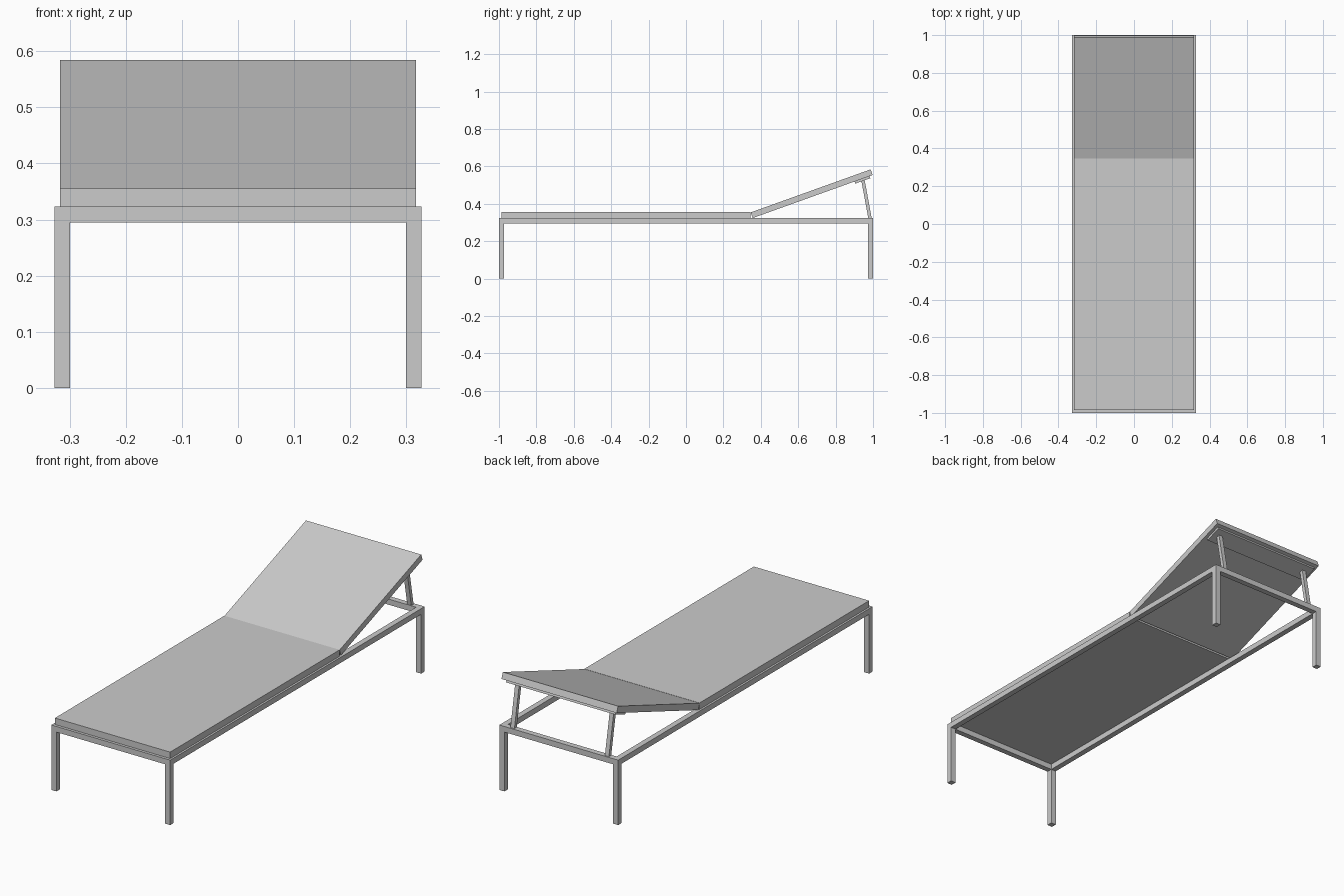
import bpy
import math
from mathutils import Matrix, Vector

if "Cube" in bpy.data.objects:
    bpy.data.objects.remove(bpy.data.objects["Cube"])


def box(name, center, size, tilt=0.0):
    """Box rotated about x by tilt."""
    bpy.ops.mesh.primitive_cube_add(size=1)
    ob = bpy.context.object
    ob.name = name
    ob.data.transform(Matrix.Diagonal((*size, 1)))
    ob.location = center
    ob.rotation_euler.x = tilt
    return ob


W, L, T = 0.327, 1.0, 0.028      # half width, half length, tube size
TOP, PAD = 0.323, 0.032          # frame top, cushion thickness
zf = TOP - T / 2

# Frame rails and legs
for s, side in ((-1, "left"), (1, "right")):
    box(f"{side}_rail", (s * (W - T / 2), 0, zf), (T, 2 * L, T))
    for e, end in ((-1, "front"), (1, "back")):
        box(f"{end}_{side}_leg", (s * (W - T / 2), e * (L - T / 2), (TOP - T) / 2),
            (T, T, TOP - T))
for e, end in ((-1, "front"), (1, "back")):
    box(f"{end}_rail", (0, e * (L - T / 2), zf), (2 * (W - T), T, T))

# Flat seat cushion
y0, y1 = -0.986, 0.346
box("seat", (0, (y0 + y1) / 2, TOP + PAD / 2), (0.634, y1 - y0, PAD))

# Reclining back, placed along its sloped top edge
low, high = Vector((0, 0.346, 0.354)), Vector((0, 0.987, 0.584))
along = (high - low).normalized()
down = Vector((0, along.z, -along.y))
tilt = math.atan2(along.z, along.y)
length = (high - low).length
box("backrest", (low + high) / 2 + down * PAD / 2, (0.634, length, PAD), tilt)

# Support plate under the back
plate_t = 0.012
box("support_plate", high - along * 0.06 + down * (PAD + plate_t / 2),
    (0.6, 0.085, plate_t), tilt)

# Struts from back rail to plate
a, b = Vector((0, 0.985, 0.316)), Vector((0, 0.946, 0.527))
d = b - a
for s, side in ((-1, "left"), (1, "right")):
    box(f"{side}_strut", (a + b) / 2 + Vector((s * 0.26, 0, 0)),
        (0.022, 0.018, d.length), math.atan2(-d.y, d.z))
